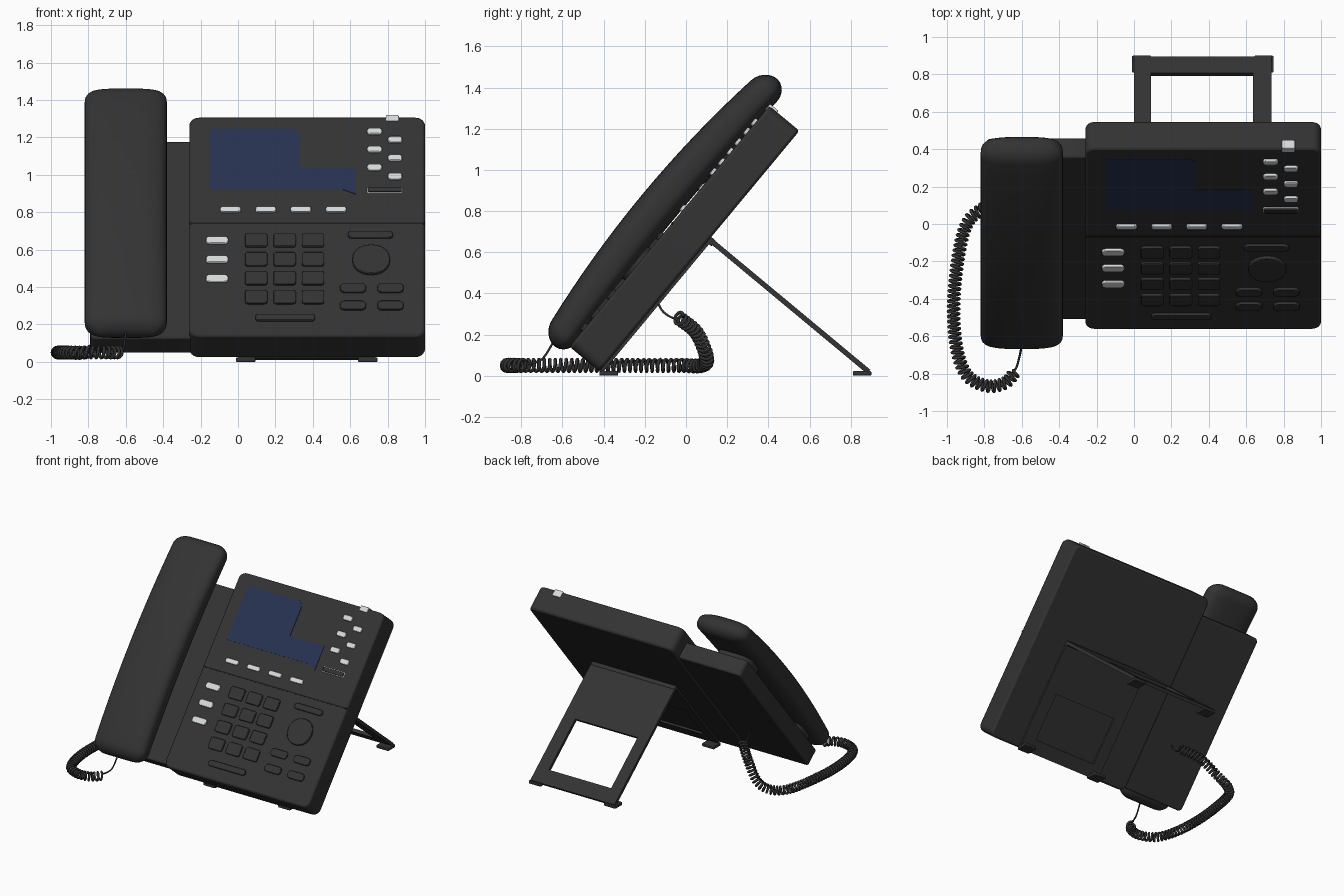
import bpy, bmesh, math
from mathutils import Matrix, Vector

cube = bpy.data.objects.get("Cube")
if cube:
    bpy.data.objects.remove(cube)


def material(name, rgb):
    m = bpy.data.materials.new(name)
    m.use_nodes = True
    m.diffuse_color = (*rgb, 1)
    bsdf = next(n for n in m.node_tree.nodes if n.type == 'BSDF_PRINCIPLED')
    bsdf.inputs["Base Color"].default_value = (*rgb, 1)
    bsdf.inputs["Roughness"].default_value = 0.6
    return m


DARK = material("charcoal plastic", (0.033, 0.033, 0.033))
SEAM = material("black seam", (0.01, 0.01, 0.01))
LIGHT = material("pale grey button", (0.68, 0.70, 0.71))
SCREEN = material("navy screen", (0.02, 0.031, 0.08))

# Phone frame: local x across, y up the slope, z out of the face
TILT = Matrix.Translation((0, -0.42, 0.02)) @ Matrix.Rotation(math.radians(50.3), 4, 'X')
FACE = 0.19


def slope(z):
    """Distance up the tilted face for a given world height."""
    return (z - 0.141) / 0.769


def finish(name, bm, mat, frame=TILT, bevel=0.0):
    bmesh.ops.recalc_face_normals(bm, faces=bm.faces)
    mesh = bpy.data.meshes.new(name)
    bm.to_mesh(mesh)
    bm.free()
    mesh.materials.append(mat)
    ob = bpy.data.objects.new(name, mesh)
    bpy.context.collection.objects.link(ob)
    ob.matrix_world = frame
    if bevel:
        mod = ob.modifiers.new("soft edges", 'BEVEL')
        mod.width = bevel
        mod.segments = 2
        mod.limit_method = 'ANGLE'
        mod.angle_limit = math.radians(50)
    return ob


def prism(name, outline, w0, w1, mat, frame=TILT, bevel=0.0):
    bm = bmesh.new()
    face = bm.faces.new([bm.verts.new((x, y, w0)) for x, y in outline])
    out = bmesh.ops.extrude_face_region(bm, geom=[face])
    bmesh.ops.translate(bm, vec=(0, 0, w1 - w0),
                        verts=[g for g in out["geom"] if isinstance(g, bmesh.types.BMVert)])
    return finish(name, bm, mat, frame, bevel)


def rounded(x0, x1, y0, y1, r, steps=5):
    pts = []
    corners = [(x1 - r, y1 - r), (x0 + r, y1 - r), (x0 + r, y0 + r), (x1 - r, y0 + r)]
    for i, (cx, cy) in enumerate(corners):
        for k in range(steps + 1):
            a = math.pi / 2 * (i + k / steps)
            pts.append((cx + r * math.cos(a), cy + r * math.sin(a)))
    return pts


def slab(name, x0, x1, y0, y1, w0, w1, mat, r=0.02, frame=TILT, bevel=0.006):
    return prism(name, rounded(x0, x1, y0, y1, r), w0, w1, mat, frame, bevel)


def key(name, x, z, w, h, mat=DARK, r=0.015, rise=0.014):
    v = slope(z)
    return slab(name, x - w / 2, x + w / 2, v - h / 2, v + h / 2,
                FACE - 0.01, FACE + rise, mat, r, bevel=0.004)


def framed_plate(name, x0, x1, y0, y1, hole, w0, w1, frame):
    """Rectangular plate with a rectangular opening."""
    hx0, hx1, hy0, hy1 = hole
    bm = bmesh.new()
    rings = []
    for w in (w0, w1):
        for a, b, c, d in ((x0, x1, y0, y1), hole):
            rings.append([bm.verts.new((*p, w)) for p in ((a, c), (b, c), (b, d), (a, d))])
    for a, b in ((0, 1), (2, 3), (0, 2), (1, 3)):
        for i in range(4):
            j = (i + 1) % 4
            bm.faces.new((rings[a][i], rings[a][j], rings[b][j], rings[b][i]))
    return finish(name, bm, DARK, frame)


# Main body and handset cradle
slab("phone_body", -0.26, 1.0, 0, 1.52, 0, FACE, DARK, r=0.05, bevel=0.014)
slab("handset_cradle", -0.79, -0.22, 0.025, 1.39, 0.01, 0.14, DARK, r=0.03, bevel=0.01)
for label, v in (("lower", 0.2), ("upper", 1.2)):
    slab(label + "_handset_rest", -0.75, -0.45, v - 0.13, v + 0.13, 0.13, 0.2, DARK, r=0.1)
v = slope(0.74)
slab("face_seam", -0.258, 0.998, v - 0.005, v + 0.005, FACE - 0.01, FACE + 0.002, SEAM, r=0.002, bevel=0)

# Screen: tall main area with a lower wing to the right
low, mid, high = slope(0.92), slope(1.04), slope(1.245)
prism("screen", [(-0.155, low), (0.56, low), (0.63, slope(0.895)), (0.63, mid), (0.33, mid),
                 (0.33, high - 0.03), (0.30, high), (-0.155, high)], FACE - 0.004, FACE + 0.003, SCREEN)

# Pale buttons
for i in range(4):
    key(f"soft_key_{i + 1}", -0.04 + 0.188 * i, 0.81, 0.11, 0.036, LIGHT)
for i in range(3):
    key(f"line_key_{i + 1}", -0.112, 0.645 - 0.102 * i, 0.12, 0.048, LIGHT, r=0.02)
    key(f"inner_feature_key_{i + 1}", 0.73, 1.227 - 0.096 * i, 0.078, 0.04, LIGHT)
    key(f"outer_feature_key_{i + 1}", 0.84, 1.183 - 0.098 * i, 0.075, 0.04, LIGHT)
key("label_key_trim", 0.785, 0.915, 0.19, 0.042, LIGHT, r=0.008, rise=0.006)
key("label_key", 0.785, 0.915, 0.178, 0.032, r=0.006)
slab("message_lamp", 0.79, 0.86, 1.49, 1.53, 0.14, FACE + 0.003, LIGHT, r=0.008, bevel=0.003)

# Dark keypad and navigation keys
for row in range(4):
    for col in range(3):
        key(f"number_key_{row * 3 + col + 1}", 0.097 + 0.152 * col, 0.645 - 0.101 * row, 0.12, 0.09)
key("volume_bar", 0.253, 0.232, 0.32, 0.045, r=0.02)
key("headset_bar", 0.708, 0.675, 0.24, 0.045, r=0.02)
key("navigation_dial", 0.712, 0.54, 0.2, 0.2, r=0.095, rise=0.018)
for i, x in enumerate((0.615, 0.815)):
    for j, z in enumerate((0.39, 0.297)):
        key(f"function_key_{i * 2 + j + 1}", x, z, 0.14, 0.058, r=0.024)

# Handset: lofted superellipse sections with rounded ends
bm = bmesh.new()
start, end, cap, sides = -0.045, 1.645, 0.085, 40
angles = [math.pi / 2 * (k + 0.4) / 6.4 for k in range(7)]
stations = [(start + cap * (1 - math.cos(a)), math.sin(a)) for a in angles]
stations += [(start + cap + (end - start - 2 * cap) * k / 16, 1) for k in range(1, 16)]
stations += [(end - cap * (1 - math.cos(a)), math.sin(a)) for a in reversed(angles)]
rings = []
for v, s in stations:
    bow = 1 - ((v - 0.8) / 0.845) ** 2
    back, front = 0.17 + 0.025 * bow, 0.325 + 0.065 * bow
    half_x, half_w, centre = 0.12 + 0.1 * s, (front - back) / 2 * s, (front + back) / 2
    ring = []
    for k in range(sides):
        c, n = math.cos(math.tau * k / sides), math.sin(math.tau * k / sides)
        ring.append(bm.verts.new((-0.6 + half_x * math.copysign(abs(c) ** 0.65, c), v,
                                  centre + half_w * math.copysign(abs(n) ** 0.65, n))))
    rings.append(ring)
for a, b in zip(rings, rings[1:]):
    for k in range(sides):
        n = (k + 1) % sides
        bm.faces.new((a[k], a[n], b[n], b[k]))
bm.faces.new(rings[0])
bm.faces.new(rings[-1])
finish("handset", bm, DARK)

# Folding stand: base panel on the back, hinged leg plate and feet
framed_plate("stand_base", 0, 0.735, 0, 0.84, (0.09, 0.635, 0.1, 0.46), -0.014, 0.002, TILT)
leg_angle = math.atan2(-0.64, 0.77)
LEG = Matrix.Translation((0, 0.13, 0.665)) @ Matrix.Rotation(leg_angle, 4, 'X')
framed_plate("stand_leg", 0, 0.735, 0, 0.995, (0.09, 0.635, 0.45, 0.88), -0.025, 0, LEG)
slab("stand_hinge", 0, 0.735, 0.815, 0.85, -0.03, 0.005, DARK, r=0.01)
for label, y0, y1 in (("rear", 0.81, 0.9), ("front", -0.42, -0.33)):
    for side, x in (("right", -0.012), ("left", 0.642)):
        slab(f"{label}_{side}_foot", x, x + 0.105, y0, y1, 0.0, 0.022, DARK,
             r=0.008, frame=Matrix(), bevel=0.004)


# Cord: smooth path, wound into a coil, with straight leads
def smooth_path(points, steps=60):
    p = [Vector(q) for q in points]
    p = [2 * p[0] - p[1]] + p + [2 * p[-1] - p[-2]]
    out = []
    for a, b, c, d in zip(p, p[1:], p[2:], p[3:]):
        for k in range(steps):
            t = k / steps
            out.append(0.5 * (2 * b + (c - a) * t + (2 * a - 5 * b + 4 * c - d) * t ** 2
                              + (3 * b - a - 3 * c + d) * t ** 3))
    return out + [p[-2]]


def wire(name, points, radius):
    cu = bpy.data.curves.new(name, 'CURVE')
    cu.dimensions = '3D'
    cu.bevel_depth = radius
    cu.bevel_resolution = 1
    cu.use_fill_caps = True
    sp = cu.splines.new('POLY')
    sp.points.add(len(points) - 1)
    for q, co in zip(sp.points, points):
        q.co = (*co, 1)
    sp.use_smooth = True
    cu.materials.append(DARK)
    bpy.context.collection.objects.link(bpy.data.objects.new(name, cu))


path = smooth_path([(-0.47, -0.04, 0.285), (-0.58, 0.05, 0.21), (-0.70, 0.1, 0.09), (-0.82, 0.075, 0.05),
                    (-0.91, -0.04, 0.05), (-0.96, -0.35, 0.05), (-0.955, -0.62, 0.05),
                    (-0.9, -0.8, 0.05), (-0.79, -0.865, 0.05), (-0.69, -0.85, 0.05), (-0.635, -0.79, 0.05)])
coil, travelled, turn, pitch, per_turn = [], 0.0, 0.0, 0.027, 12
for a, b in zip(path, path[1:]):
    length = (b - a).length
    across = (b - a).cross(Vector((0, 0, 1))).normalized()
    over = across.cross(b - a).normalized()
    while turn * pitch < travelled + length:
        angle = math.tau * turn
        spot = a.lerp(b, (turn * pitch - travelled) / length)
        coil.append(spot + 0.029 * (math.cos(angle) * across + math.sin(angle) * over))
        turn += 1 / per_turn
    travelled += length
wire("coiled_cord", coil, 0.0085)
wire("cradle_lead", smooth_path([(-0.47, -0.14, 0.36), (-0.47, -0.11, 0.31), (-0.47, -0.06, 0.28),
                                 coil[0]], 8), 0.006)
wire("handset_lead", smooth_path([coil[-1], (-0.63, -0.77, 0.06), (-0.61, -0.7, 0.08),
                                  (-0.6, -0.64, 0.17)], 8), 0.006)

# Smooth shading with sharp edges kept
bpy.ops.object.select_all(action='DESELECT')
for ob in bpy.context.scene.objects:
    if ob.type == 'MESH':
        ob.select_set(True)
        bpy.context.view_layer.objects.active = ob
bpy.ops.object.shade_smooth_by_angle(angle=math.radians(35))
